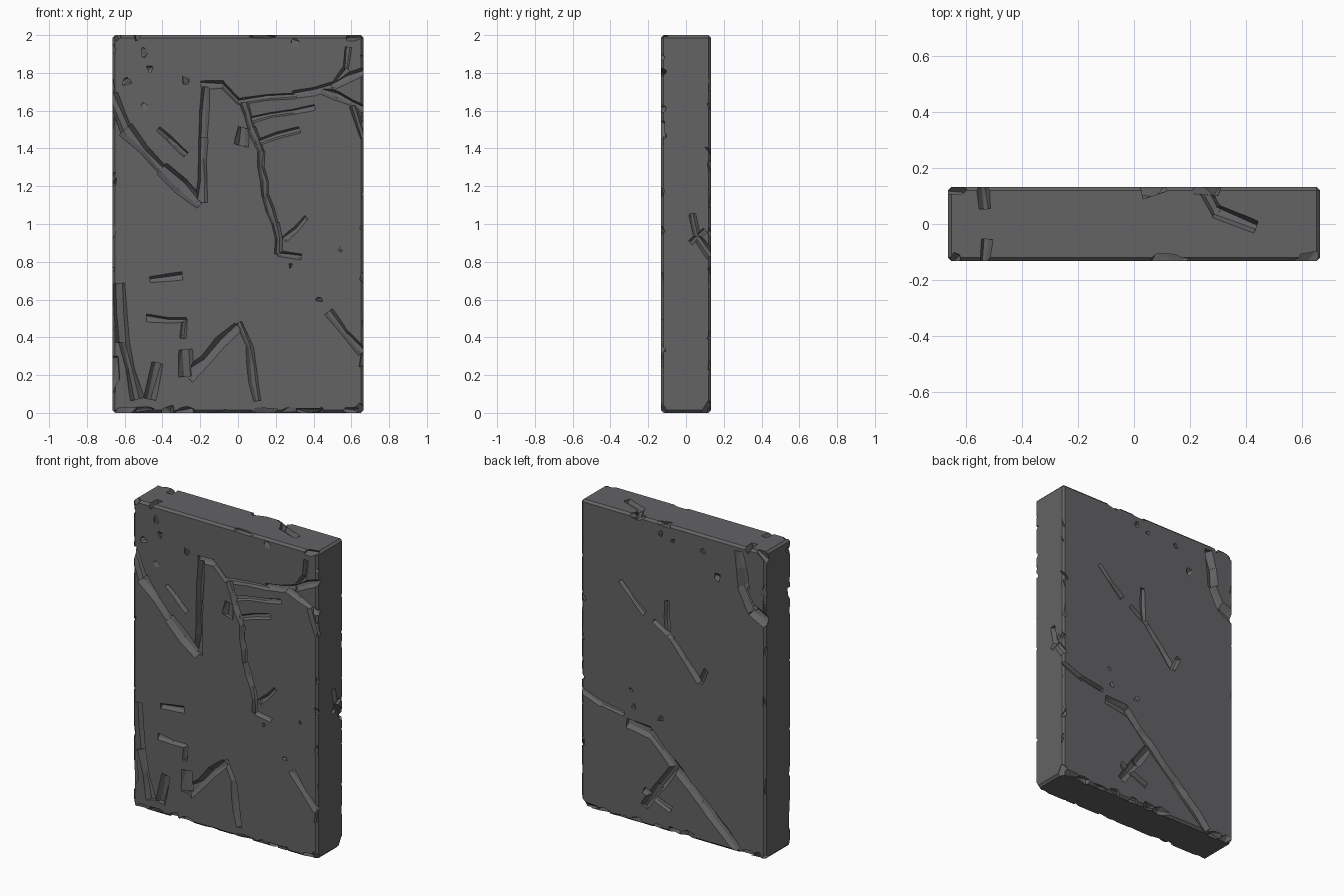
import bpy, bmesh, math, random
from mathutils import Vector

random.seed(11)
R = random.uniform
W, D, H = 0.665, 0.133, 2.0          # half width, half depth, height

stone = bpy.data.materials.new("dark grey stone")
stone.diffuse_color = (0.125, 0.125, 0.13, 1)

cutters = []


def hull(points):
    """Convex cutter around a handful of points."""
    bm = bmesh.new()
    for p in points:
        bm.verts.new(p)
    res = bmesh.ops.convex_hull(bm, input=bm.verts)
    loose = [g for g in res["geom_interior"] if isinstance(g, bmesh.types.BMVert)]
    bmesh.ops.delete(bm, geom=loose, context='VERTS')
    bmesh.ops.recalc_face_normals(bm, faces=bm.faces)
    me = bpy.data.meshes.new("chip_cutter")
    bm.to_mesh(me)
    bm.free()
    ob = bpy.data.objects.new("chip_cutter", me)
    ob.hide_render = True
    bpy.context.collection.objects.link(ob)
    cutters.append(ob)


def groove(pts, n, w=0.025, d=0.025, step=0.13, rough=0.3):
    """Ragged V-shaped crack along a path lying on a face with normal n."""
    pts = [Vector(p) for p in pts]
    for a, b in zip(pts, pts[1:]):
        k = max(1, round((b - a).length / step))
        direc = (b - a).normalized()
        side = n.cross(direc)
        secs = []
        for i in range(k + 1):
            p = a.lerp(b, i / k) + side * R(-rough, rough) * w
            ww, dd = w * R(0.7, 1.2), d * R(0.75, 1.2)
            secs.append([p - side * ww + n * 0.006, p + side * ww + n * 0.006,
                         p + side * ww * R(0.1, 0.6) - n * dd,
                         p - side * ww * R(0.1, 0.5) - n * dd * 0.8])
        for s, t in zip(secs, secs[1:]):
            hull([q - direc * 0.005 for q in s] + [q + direc * 0.006 for q in t])


def front(path, w=0.025, d=0.025, **kw):
    groove([(x, -D, z) for x, z in path], Vector((0, -1, 0)), w, d, **kw)


def back(path, w=0.025, d=0.025, **kw):
    groove([(x, D, z) for x, z in path], Vector((0, 1, 0)), w, d, **kw)


def chip(x, y, z, rx, ry, rz):
    """Irregular chunk knocked out around a point."""
    pts = []
    for i in range(9):
        v = Vector((R(-1, 1), R(-1, 1), R(-1, 1))).normalized()
        pts.append((x + v.x * rx, y + v.y * ry, z + v.z * rz))
    hull(pts)


# Slab body with chamfered edges
bm = bmesh.new()
bmesh.ops.create_cube(bm, size=1)
for v in bm.verts:
    v.co = (v.co.x * 2 * W, v.co.y * 2 * D, (v.co.z + 0.5) * H)
bmesh.ops.bevel(bm, geom=bm.edges[:], offset=0.014, segments=1, affect='EDGES')
me = bpy.data.meshes.new("stone_slab")
bm.to_mesh(me)
bm.free()
slab = bpy.data.objects.new("stone_slab", me)
bpy.context.collection.objects.link(slab)

# Front cracks
front([(-0.67, 1.68), (-0.59, 1.50), (-0.40, 1.29), (-0.20, 1.11)], 0.042, 0.035, rough=0.1)
front([(-0.195, 1.12), (-0.185, 1.45), (-0.17, 1.72)], 0.032, 0.035, rough=0.1)
front([(-0.19, 1.73), (-0.08, 1.74), (0.01, 1.65), (0.30, 1.68), (0.50, 1.73),
       (0.57, 1.82), (0.58, 1.93)], 0.022, 0.028)
front([(-0.42, 1.50), (-0.28, 1.37)], 0.018, 0.02, step=0.07)
front([(0.02, 1.66), (0.07, 1.50), (0.12, 1.38), (0.14, 1.15), (0.20, 1.00), (0.22, 0.85),
       (0.33, 0.83)], 0.024, 0.025, step=0.08)
front([(0.25, 0.92), (0.36, 1.03)], 0.02, 0.02, step=0.08)
front([(0.02, 1.42), (0.04, 1.50)], 0.045, 0.025)
front([(0.10, 1.43), (0.32, 1.50)], 0.02, 0.018)
front([(0.06, 1.55), (0.40, 1.62)], 0.018, 0.016)
front([(0.45, 1.71), (0.67, 1.60)], 0.025, 0.03, step=0.09)
front([(0.50, 1.73), (0.67, 1.81)], 0.025, 0.03, step=0.09)
front([(0.61, 1.62), (0.66, 1.46)], 0.025, 0.03)
front([(-0.46, 0.70), (-0.30, 0.72)], 0.024, 0.02)
front([(-0.48, 0.50), (-0.28, 0.49), (-0.29, 0.40)], 0.022, 0.02)
front([(-0.28, 0.33), (-0.27, 0.20), (0.00, 0.45)], 0.042, 0.03)
front([(0.00, 0.47), (0.06, 0.35), (0.10, 0.07)], 0.025, 0.022, step=0.1)
front([(0.48, 0.53), (0.65, 0.32)], 0.028, 0.025)
front([(-0.63, 0.68), (-0.61, 0.38), (-0.53, 0.08)], 0.035, 0.035)
front([(-0.43, 0.26), (-0.47, 0.08)], 0.035, 0.03)

# Back cracks
back([(0.38, 1.54), (0.21, 1.38)], 0.022, 0.022)
back([(0.14, 1.34), (0.01, 1.26), (-0.19, 1.04), (-0.24, 1.12)], 0.026, 0.025)
back([(0.05, 1.50), (0.04, 1.28)], 0.02, 0.02)
back([(-0.48, 1.96), (-0.50, 1.74), (-0.57, 1.60), (-0.68, 1.54)], 0.045, 0.045)
back([(0.67, 0.76), (0.52, 0.71), (0.36, 0.69)], 0.024, 0.022)
back([(0.33, 0.63), (0.17, 0.61), (-0.12, 0.34), (-0.46, 0.02)], 0.038, 0.03, rough=0.1)
back([(-0.01, 0.44), (0.10, 0.28), (0.20, 0.12)], 0.034, 0.025)
back([(0.21, 0.22), (0.02, 0.15)], 0.025, 0.022)

# Top and side cracks
groove([(0.25, 0.12, H), (0.29, 0.04, H), (0.43, -0.01, H)], Vector((0, 0, 1)), 0.025, 0.025)
groove([(-0.535, 0.13, H), (-0.53, 0.06, H)], Vector((0, 0, 1)), 0.025, 0.03)
groove([(-0.535, -0.13, H), (-0.53, -0.06, H)], Vector((0, 0, 1)), 0.025, 0.03)
groove([(W, 0.04, 1.05), (W, 0.06, 0.92), (W, 0.13, 0.84)], Vector((1, 0, 0)), 0.028, 0.025)
groove([(W, 0.03, 0.90), (W, 0.10, 0.96)], Vector((1, 0, 0)), 0.02, 0.02)

# Small pits on the two big faces
for x, z, s in [(0.43, 0.60, .022), (0.28, 0.78, .018), (0.54, 0.87, .02), (-0.28, 1.76, .028),
                (-0.50, 1.62, .028), (-0.47, 1.82, .025), (-0.50, 1.91, .04), (-0.59, 1.75, .035),
                (0.30, 1.96, .03)]:
    chip(x, -D, z, s, 0.02, s)
for x, z, s in [(0.30, 0.86, .022), (0.28, 0.75, .025), (0.09, 0.72, .03), (-0.55, 0.53, .035),
                (-0.32, 1.75, .035), (-0.22, 1.90, .025), (0.10, 1.93, .03), (0.0, 1.9, .02)]:
    chip(x, D, z, s, 0.02, s)

# Bigger edge breaks: left notch, back corner, right edge, top edge
for c in [(-W, -0.12, 1.92, .03, .06, .05), (-W, D, 1.86, .07, .05, .16),
          (-W, D, 1.97, .09, .06, .06), (W, D, 1.38, .05, .04, .06), (W, D, 1.15, .05, .03, .08),
          (W, D, 0.42, .03, .03, .05), (0.07, D, H, .08, .05, .03), (0.26, D, H, .06, .05, .05),
          (0.13, -D, H, .12, .04, .02), (0.62, -D, H, .07, .05, .05), (-0.65, -D, H, .05, .05, .05),
          (-W, -D, 0.20, .05, .04, .18), (-W, -D, 1.23, .03, .03, .04)]:
    chip(*c)

# Ragged chips along the bottom edges and the upright edges
for sy in (-D, D):
    for i in range(11):
        x = -0.62 + i * 0.124 + R(-0.03, 0.03)
        chip(x, sy, R(-0.005, 0.01), R(.05, .1), R(.025, .045), R(.025, .05))
    for sx in (-W, W):
        chip(sx, sy, 0.0, .07, .06, .07)
        for i in range(7):
            chip(sx, sy, 0.2 + i * 0.27 + R(-0.1, 0.1), R(.018, .028), R(.018, .03), R(.03, .08))

# Cut everything out of the slab, then drop the cutters
for c in cutters:
    m = slab.modifiers.new("cut", 'BOOLEAN')
    m.operation = 'DIFFERENCE'
    m.solver = 'EXACT'
    m.object = c
dg = bpy.context.evaluated_depsgraph_get()
result = bpy.data.meshes.new_from_object(slab.evaluated_get(dg))
slab.modifiers.clear()
slab.data = result
for c in cutters:
    bpy.data.objects.remove(c, do_unlink=True)

# One flat-shaded stone colour
result.materials.clear()
result.materials.append(stone)
for p in result.polygons:
    p.material_index = 0
    p.use_smooth = False
